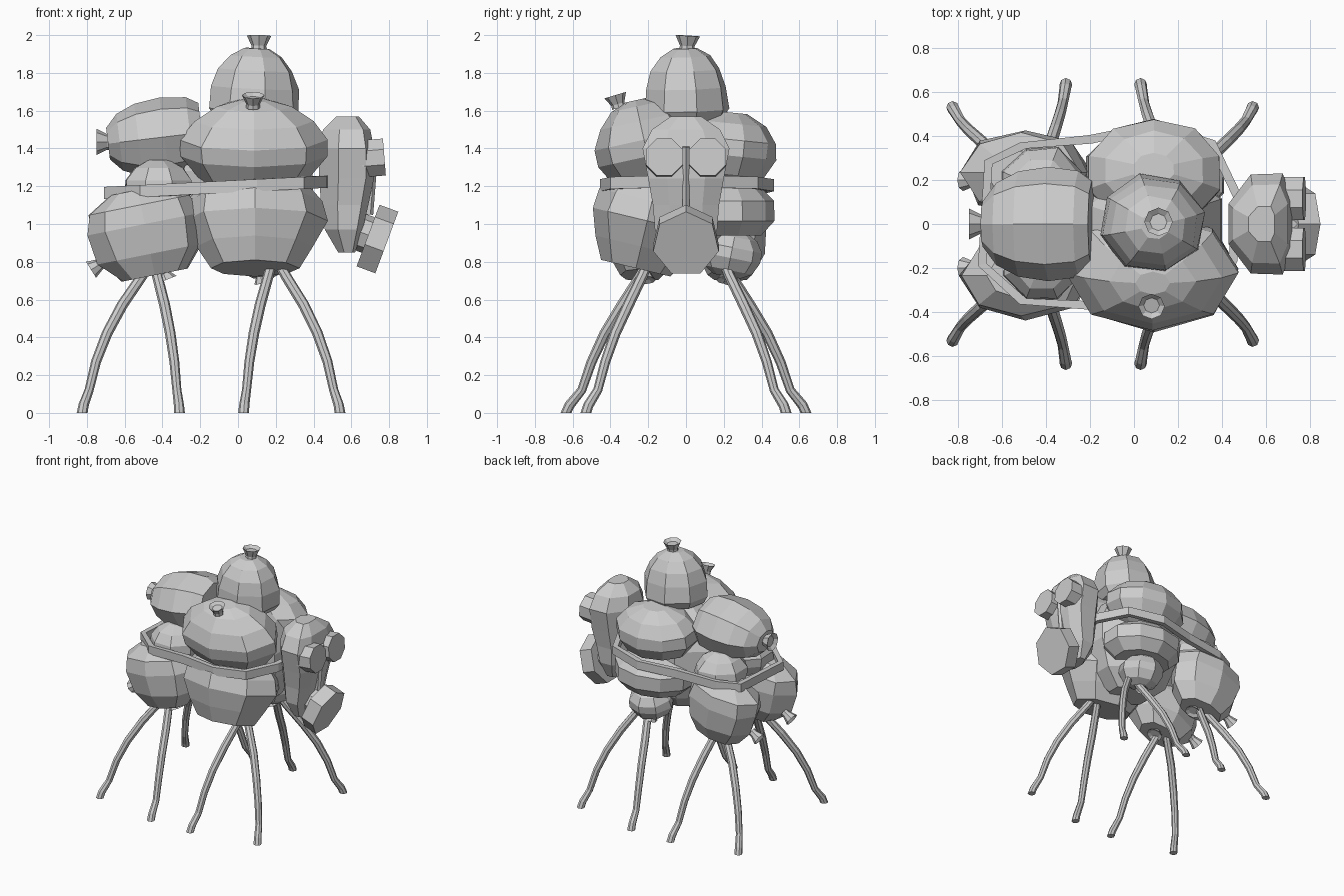
import bpy, bmesh, math, random
from mathutils import Vector

random.seed(4)
if "Cube" in bpy.data.objects:
    bpy.data.objects.remove(bpy.data.objects["Cube"], do_unlink=True)

grey = bpy.data.materials.new("plain grey")
grey.use_nodes = True
grey.diffuse_color = (0.6, 0.6, 0.6, 1)
grey.node_tree.nodes["Principled BSDF"].inputs["Base Color"].default_value = (0.6, 0.6, 0.6, 1)


def loft(name, rings, loop=False):
    """Skin a list of equal-length point rings with flat faces."""
    bm = bmesh.new()
    vs = [[bm.verts.new(p) for p in ring] for ring in rings]
    n = len(vs[0])
    pairs = list(zip(vs, vs[1:])) + ([(vs[-1], vs[0])] if loop else [])
    for a, b in pairs:
        for i in range(n):
            j = (i + 1) % n
            bm.faces.new((a[i], a[j], b[j], b[i]))
    if not loop:
        bm.faces.new(vs[0][::-1])
        bm.faces.new(vs[-1])
    bmesh.ops.recalc_face_normals(bm, faces=bm.faces)
    mesh = bpy.data.meshes.new(name)
    bm.to_mesh(mesh)
    bm.free()
    mesh.materials.append(grey)
    ob = bpy.data.objects.new(name, mesh)
    bpy.context.collection.objects.link(ob)


def lathe(name, centre, size, profile, axis=(0, 0, 1), segs=8, turn=0.0, jitter=0.0):
    """Turn a (height, radius) profile around an axis, with uneven scaling."""
    rot = Vector((0, 0, 1)).rotation_difference(Vector(axis)).to_matrix()
    rings = []
    for h, r in profile:
        ring = []
        for i in range(segs):
            a = math.tau * (i + turn) / segs
            k = r * (1 + random.uniform(-jitter, jitter))
            p = Vector((k * math.cos(a) * size[0], k * math.sin(a) * size[1], h * size[2]))
            ring.append(Vector(centre) + rot @ p)
        rings.append(ring)
    loft(name, rings)


ROUND = [(-1, .42), (-.72, .78), (-.2, 1), (.25, .98), (.7, .72), (1, .3)]
HANGING = [(-1, .62), (-.45, .82), (.2, 1), (.7, .95), (1, .8)]
FLAT = [(-1, .72), (-.45, 1), (.3, 1), (.75, .72), (1, .35)]
WIDE = [(-1, .7), (-.35, .98), (.05, 1), (.5, .8), (.85, .5), (1, .2)]
SACK = [(-1, .6), (-.5, .92), (.2, 1), (.65, .93), (1, .5)]
DOME = [(-1, .86), (-.72, 1), (-.1, .96), (.4, .82), (.78, .58), (1, .28)]
KNOT = [(0, .62), (.3, .6), (1, 1), (.75, .6)]
DRUM = [(-1, 1), (1, 1)]


def knot(name, base, axis, radius=.06, length=.08):
    lathe(name, base, (radius, radius, length), KNOT, axis)


# Central bundle and bag on top
lathe("core_bag", (.05, 0, 1.18), (.38, .3, .4), ROUND, turn=.5)
lathe("top_bag", (.09, 0, 1.74), (.245, .23, .19), DOME, (.05, -.03, 1), turn=.3, jitter=.03)
knot("top_bag_knot", (.11, .005, 1.92), (.02, .06, 1), .065, .077)

# Front bags
lathe("front_upper_bag", (.085, -.22, 1.435), (.39, .27, .225), WIDE, (0, -.22, 1), jitter=.02)
knot("front_upper_bag_knot", (.08, -.355, 1.615), (0, -.3, 1), .06, .07)
lathe("front_lower_bag", (.09, -.215, .975), (.38, .3, .215), HANGING, (0, .24, 1), jitter=.02)

# Back bags
lathe("back_upper_bag", (.09, .23, 1.4), (.32, .25, .19), ROUND, (0, .1, 1), segs=10, turn=.5, jitter=.02)
lathe("back_middle_bag", (.11, .22, 1.08), (.31, .25, .14), FLAT, segs=10, turn=.5, jitter=.02)
lathe("back_lower_bag", (.13, .24, .845), (.165, .165, .125), ROUND, (0, .2, 1), jitter=.04)
knot("back_lower_bag_knot", (.12, .24, .74), (.3, .1, -1), .05, .05)

# Rear upper bag lying on its side
lathe("rear_upper_bag", (-.44, 0, 1.455), (.21, .26, .25),
      [(-1, .75), (-.75, .93), (-.2, 1), (.35, .92), (.75, .72), (1, .4)], (-1, 0, -.12))
knot("rear_upper_bag_knot", (-.67, 0, 1.435), (-1, 0, 0), .07)

# Rear lower bags, one each side, with smaller bags above
for side, s in (("front", -1), ("back", 1)):
    lathe("rear_lower_bag_" + side, (-.485, s * .235, .955), (.295, .2, .23), SACK, (-.2, 0, 1), jitter=.06)
    lathe("rear_small_bag_" + side, (-.42, s * .16, 1.195), (.19, .2, .145), ROUND, turn=.5, jitter=.05)
    knot("rear_corner_knot_" + side, (-.71, s * .2, .8), (-.8, 0, -.5), .05, .08)
    knot("rear_under_knot_" + side, (-.4, s * .22, .75), (.4, 0, -1), .06, .05)

# Belt tied around the bundle
belt_path = [(-.71, -.19), (-.52, -.365), (-.2, -.39), (.1, -.455), (.35, -.4), (.47, -.17),
             (.49, .13), (.37, .38), (.1, .465), (-.2, .405), (-.52, .37), (-.68, .29)]
belt_rings = []
for x, y in belt_path:
    inward = Vector((x + .1, y, 0)).normalized() * -.04
    out = Vector((x, y, 1.2 + .05 * x))
    up = Vector((0, 0, .032))
    belt_rings.append([out - up, out + up, out + inward + up, out + inward - up])
loft("belt", belt_rings, loop=True)

# Mask head: rings of (height, back x, front x, half width), wider towards the face
mask_rings = []
for z, x0, x1, w in [(.85, .53, .62, .11), (.97, .46, .66, .165), (1.1, .44, .69, .175),
                     (1.24, .43, .72, .2), (1.4, .43, .72, .23), (1.5, .45, .7, .18),
                     (1.57, .52, .64, .08)]:
    half = [(x0, .4), (x0 + .35 * (x1 - x0), .98), (x0 + .85 * (x1 - x0), 1), (x1, .5)]
    mask_rings.append([(x, w * k, z) for x, k in half] + [(x, -w * k, z) for x, k in half[::-1]])
loft("mask", mask_rings)

# Eye pieces, nose bridge, and filter on the snout
for side, s in (("left", 1), ("right", -1)):
    lathe("mask_eye_" + side, (.715, s * .115, 1.35), (.106, .106, .06), DRUM, (1, 0, .08), turn=.5)
lathe("mask_nose_bridge", (.7, 0, 1.23), (.03, .02, .18), DRUM, (.08, 0, 1), segs=6)
snout = Vector((.94, 0, -.35))
lathe("mask_snout", (.64, 0, .96), (.1, .1, .09), DRUM, snout)
lathe("mask_filter", (.735, 0, .912), (.183, .178, .053), DRUM, snout, segs=7, turn=.5)


def leg(name, points):
    """Octagonal tube through the points."""
    pts = [Vector(p) for p in points]
    radii = [.026, .028, .029, .028, .026, .024, .027, .029]
    rings = []
    for i, p in enumerate(pts):
        t = (pts[min(i + 1, len(pts) - 1)] - pts[max(i - 1, 0)]).normalized()
        if i == len(pts) - 1:
            t = Vector((0, 0, -1))
        rot = Vector((0, 0, -1)).rotation_difference(t).to_matrix()
        rings.append([p + rot @ Vector((radii[i] * math.cos(math.tau * k / 8),
                                        radii[i] * math.sin(math.tau * k / 8), 0)) for k in range(8)])
    loft(name, rings)


# Eight legs, mirrored front to back
# Steps are (height, share of x travel, share of y travel)
steps = [(.8, 0, 0), (.72, .14, .1), (.57, .42, .32), (.42, .64, .53),
         (.27, .8, .69), (.12, .9, .81), (.04, .98, .96), (0, 1, 1)]
feet = [("rear_outer", -.46, -.825, .53), ("rear_inner", -.445, -.31, .635),
        ("head_inner", .18, .03, .635), ("head_outer", .21, .54, .53)]
for part, hip, fx, fy in feet:
    for side, s in (("front", -1), ("back", 1)):
        leg(f"{part}_{side}_leg",
            [(hip + (fx - hip) * a, s * (.2 + (fy - .2) * b), z) for z, a, b in steps])
